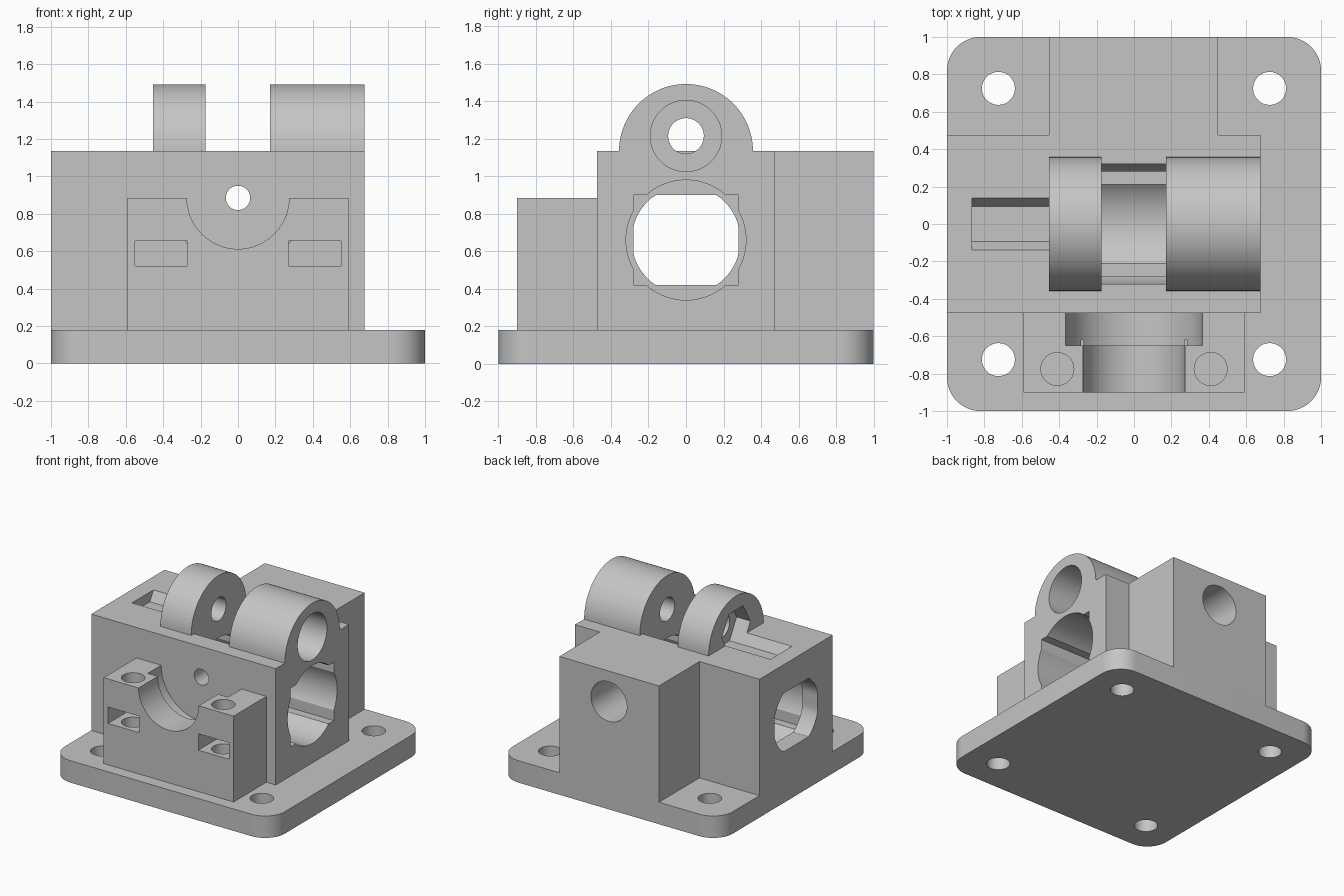
import bpy, bmesh
from math import sin, cos, pi, radians

cube = bpy.data.objects.get("Cube")
if cube:
    bpy.data.objects.remove(cube, do_unlink=True)

grey = bpy.data.materials.new("light_grey")
grey.use_nodes = True
COLOUR = (0.56, 0.56, 0.56, 1)
grey.diffuse_color = COLOUR
grey.node_tree.nodes["Principled BSDF"].inputs["Base Color"].default_value = COLOUR

PLACE = {"x": lambda u, v, w: (w, u, v),
         "y": lambda u, v, w: (u, w, v),
         "z": lambda u, v, w: (u, v, w)}


def prism(name, outline, axis, start, end):
    """Extrude a 2D outline along an axis."""
    bm = bmesh.new()
    put = PLACE[axis]
    low = [bm.verts.new(put(u, v, start)) for u, v in outline]
    high = [bm.verts.new(put(u, v, end)) for u, v in outline]
    bm.faces.new(low)
    bm.faces.new(high)
    n = len(outline)
    for i in range(n):
        j = (i + 1) % n
        bm.faces.new((low[i], low[j], high[j], high[i]))
    bmesh.ops.recalc_face_normals(bm, faces=bm.faces)
    mesh = bpy.data.meshes.new(name)
    bm.to_mesh(mesh)
    bm.free()
    mesh.materials.append(grey)
    obj = bpy.data.objects.new(name, mesh)
    bpy.context.collection.objects.link(obj)
    return obj


def arc(u, v, r, a=0, b=360, steps=64):
    count = steps if b - a == 360 else steps + 1
    angles = [radians(a + (b - a) * i / steps) for i in range(count)]
    return [(u + r * cos(t), v + r * sin(t)) for t in angles]


def rect(u0, u1, v0, v1):
    return [(u0, v0), (u1, v0), (u1, v1), (u0, v1)]


def carve(obj, cutters):
    """Subtract every cutter, then smooth the round walls."""
    bpy.ops.object.select_all(action="DESELECT")
    obj.select_set(True)
    bpy.context.view_layer.objects.active = obj
    for cutter in cutters:
        mod = obj.modifiers.new("cut", "BOOLEAN")
        mod.operation = "DIFFERENCE"
        mod.solver = "EXACT"
        mod.object = cutter
        bpy.ops.object.modifier_apply(modifier=mod.name)
    bpy.ops.object.shade_smooth_by_angle(angle=radians(30))


BASE_TOP, BODY_TOP = 0.18, 1.135
FRONT = -0.475
SHAFT_Z, BORE_Z, PIVOT_Z = 0.885, 0.66, 1.215

# Base plate with rounded corners and four screw holes
corners = [(1, 1), (-1, 1), (-1, -1), (1, -1)]
plate_outline = []
for k, (sx, sy) in enumerate(corners):
    plate_outline += arc(sx * 0.82, sy * 0.82, 0.18, k * 90, k * 90 + 90, 12)
base = prism("base_plate", plate_outline, "z", 0, BASE_TOP)
screw_holes = [prism("screw_hole", arc(sx * 0.725, sy * 0.725, 0.088), "z", -0.1, 0.3)
               for sx, sy in corners]

# Main body with its rear extension
body = prism("main_body", [(-1, FRONT), (0.675, FRONT), (0.675, 0.475), (0.45, 0.475),
                           (0.45, 1), (-0.455, 1), (-0.455, 0.475), (-1, 0.475)],
             "z", BASE_TOP, BODY_TOP)

# Round-topped pivot lugs
lug_outline = arc(0, BODY_TOP, 0.357, 0, 180, 48)
left_lug = prism("wide_lug", lug_outline, "x", 0.17, 0.675)
right_lug = prism("narrow_lug", lug_outline, "x", -0.455, -0.175)

# Pivot hole, counterbore and hexagonal nut channel
pivot_cuts = [
    prism("pivot_hole", arc(0, PIVOT_Z, 0.095), "x", -0.6, 0.6),
    prism("pivot_counterbore", arc(0, PIVOT_Z, 0.19), "x", 0.33, 0.8),
    prism("nut_channel", arc(0, PIVOT_Z, 0.185, steps=6), "x", -0.865, -0.33),
]

# Cross bore: round, square and flattened round sections, with a slot above
flattened = [(max(-0.28, min(0.28, u)), max(0.42, min(0.9, v)))
             for u, v in arc(0, BORE_Z, 0.29)]
body_cuts = [
    prism("cross_bore", arc(0, BORE_Z, 0.32), "x", -0.86, 0.8),
    prism("square_bore", rect(-0.28, 0.28, 0.42, 0.9), "x", -0.86, 0.8),
    prism("bore_exit", flattened, "x", -1.1, -0.8),
    prism("lug_slot", rect(-0.175, 0.17, -0.32, 0.32), "z", BORE_Z, 1.3),
    prism("shaft_hole", arc(0, SHAFT_Z, 0.065), "y", -0.6, 0.9),
    prism("rear_bore", arc(0, SHAFT_Z, 0.163), "y", 0.45, 1.1),
]

# Front bracket with stepped cradle, screw holes and nut slots
bracket = prism("front_bracket", rect(-0.59, 0.59, BASE_TOP, SHAFT_Z), "y", -0.9, FRONT)
bracket_cuts = [
    prism("cradle", arc(0, SHAFT_Z, 0.273), "y", -1, -0.5),
    prism("cradle_step", arc(0, SHAFT_Z, 0.365), "y", -0.65, -0.4),
]
for side in (-1, 1):
    x0, x1 = sorted((side * 0.27, side * 0.55))
    bracket_cuts.append(prism("nut_slot", rect(x0, x1, 0.52, 0.655), "y", -1, -0.62))
    bracket_cuts.append(prism("clamp_hole", arc(side * 0.41, -0.775, 0.088), "z", 0.3, 1))

carve(base, screw_holes)
carve(body, body_cuts + pivot_cuts)
carve(left_lug, pivot_cuts)
carve(right_lug, pivot_cuts)
carve(bracket, bracket_cuts)

# Remove the cutting shapes
for cutter in screw_holes + body_cuts + pivot_cuts + bracket_cuts:
    bpy.data.objects.remove(cutter, do_unlink=True)
